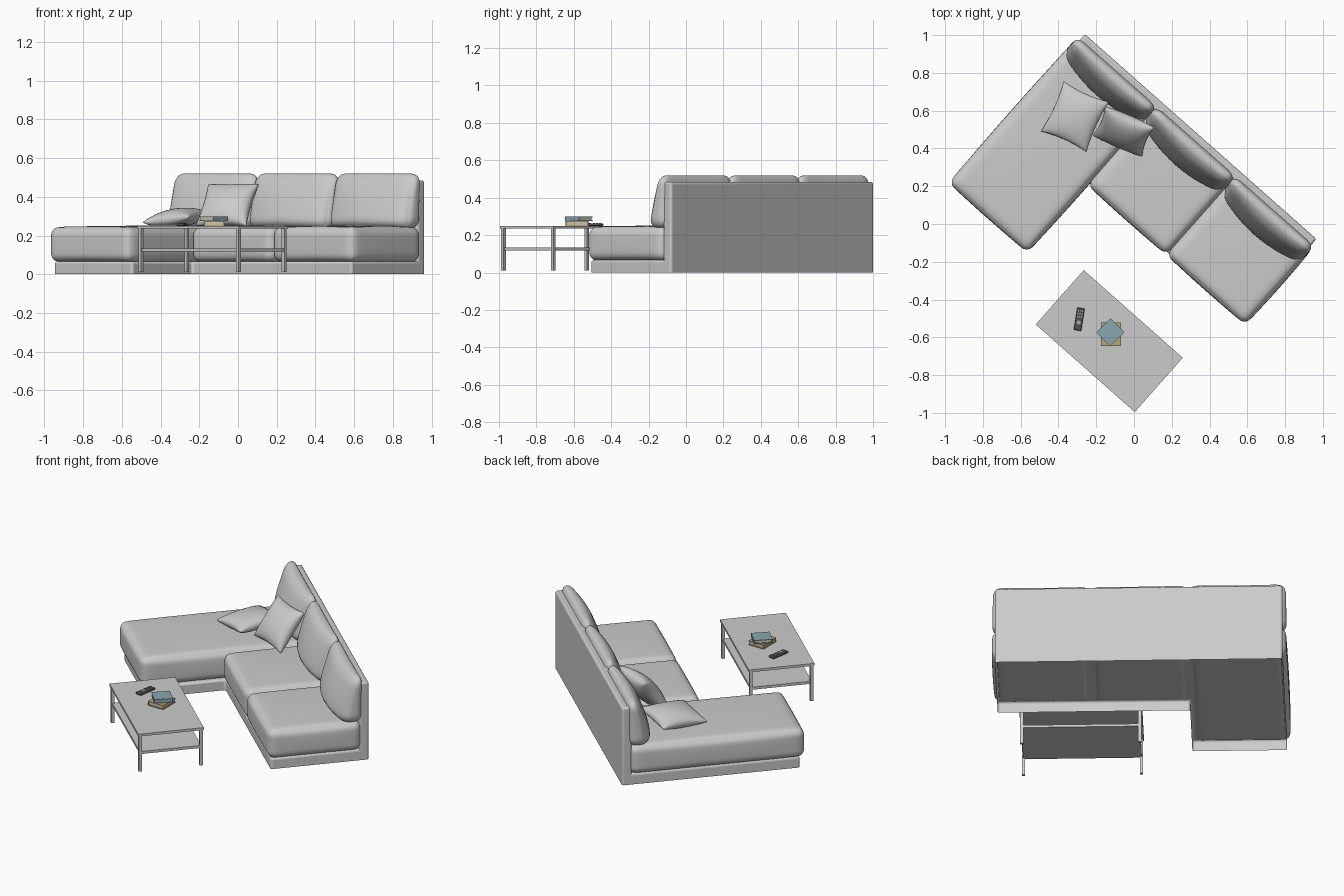
import bpy, bmesh
from math import radians, sin, pi
from mathutils import Vector, Matrix

if "Cube" in bpy.data.objects:
    bpy.data.objects.remove(bpy.data.objects["Cube"])

TURN = radians(-41.5)
SOFA = Matrix.Translation((-0.26, 1.005, 0)) @ Matrix.Rotation(TURN, 4, 'Z')
TABLE = Matrix.Translation((-0.131, -0.62, 0)) @ Matrix.Rotation(TURN, 4, 'Z')


def material(name, rgb):
    m = bpy.data.materials.new(name)
    m.diffuse_color = (*rgb, 1)
    m.use_nodes = True
    m.node_tree.nodes["Principled BSDF"].inputs["Base Color"].default_value = m.diffuse_color
    return m


def finish(name, bm, frame, mat=None, smooth=False):
    bmesh.ops.recalc_face_normals(bm, faces=bm.faces)
    me = bpy.data.meshes.new(name)
    bm.to_mesh(me)
    bm.free()
    ob = bpy.data.objects.new(name, me)
    bpy.context.collection.objects.link(ob)
    ob.matrix_world = frame
    if mat:
        me.materials.append(mat)
    if smooth:
        me.polygons.foreach_set("use_smooth", [True] * len(me.polygons))
    return ob


def bevel(ob, width, segments=4):
    m = ob.modifiers.new("soft_edges", 'BEVEL')
    m.width, m.segments = width, segments
    bpy.ops.object.select_all(action='DESELECT')
    bpy.context.view_layer.objects.active = ob
    ob.select_set(True)
    bpy.ops.object.shade_smooth_by_angle(angle=radians(35))


def raise_face(bm, face, height):
    new = bmesh.ops.extrude_face_region(bm, geom=[face])["geom"]
    bmesh.ops.translate(bm, vec=(0, 0, height), verts=[v for v in new if isinstance(v, bmesh.types.BMVert)])


def box(name, x0, x1, y0, y1, z0, z1, frame, mat=None):
    bm = bmesh.new()
    bmesh.ops.create_cube(bm, size=1)
    bmesh.ops.scale(bm, vec=(x1 - x0, y1 - y0, z1 - z0), verts=bm.verts)
    bmesh.ops.translate(bm, vec=((x0 + x1) / 2, (y0 + y1) / 2, (z0 + z1) / 2), verts=bm.verts)
    return finish(name, bm, frame, mat)


def soft_box(name, lo, hi, r, warp, frame):
    """Rounded, dense box; warp(point, unit) shapes the padding."""
    lo, hi = Vector(lo), Vector(hi)
    mid, half = (lo + hi) / 2, (hi - lo) / 2
    bm = bmesh.new()
    bmesh.ops.create_cube(bm, size=2)
    bmesh.ops.subdivide_edges(bm, edges=bm.edges[:], cuts=19, use_grid_fill=True)
    for v in bm.verts:
        s = Vector([sin(c * pi / 2) for c in v.co])
        p = Vector([a * b for a, b in zip(s, half)])
        q = Vector([max(r - h, min(h - r, c)) for c, h in zip(p, half)])
        v.co = warp(mid + q + (p - q).normalized() * r, s)
    return finish(name, bm, frame, smooth=True)


# Sofa plinth and backrest: one shell, open underneath
L, B = 1.637, -0.058
bm = bmesh.new()
floor = [[(0, 0), (L, 0), (L, B), (0.54, B), (0, B)],
         [(0, B), (0.54, B), (L, B), (L, -0.575), (0.54, -0.575), (0.54, -1.042), (0, -1.042)]]
for ring in floor:
    bm.faces.new([bm.verts.new((x, y, 0.067)) for x, y in ring])
bmesh.ops.remove_doubles(bm, verts=bm.verts, dist=1e-5)
rim = [e for e in bm.edges if e.is_boundary]
walls = bmesh.ops.extrude_edge_only(bm, edges=rim)["geom"]
bmesh.ops.translate(bm, vec=(0, 0, -0.067), verts=[v for v in walls if isinstance(v, bmesh.types.BMVert)])
back_strip = max((f for f in bm.faces if abs(f.normal.z) > 0.9 or len(f.verts) > 4),
                 key=lambda f: f.calc_center_median().y)
raise_face(bm, back_strip, 0.418)
bevel(finish("sofa_base_and_backrest", bm, SOFA), 0.013)


# Seat cushions
def seat_warp(p, s):
    fx, fy, fz = (1 - c * c for c in s)
    return p + Vector((s.x * fy * fz * 0.006, s.y * fx * fz * 0.004,
                       max(s.z, 0) * (fx * fy) ** 0.5 * 0.008))


W = 0.558
for i, (name, front) in enumerate([("chaise_seat", -1.068), ("middle_seat", -0.59), ("end_seat", -0.59)]):
    x = -0.019 + i * W
    soft_box(name, (x, front, 0.064), (x + W, -0.045, 0.243), 0.042, seat_warp, SOFA)


# Back cushions: thick at the bottom, thin at the top
def back_warp(p, s):
    t = max(0, min(1, (p.z - 0.24) / 0.28))
    k = (1 - 0.55 * t ** 1.5) * (1 + 0.42 * (1 - s.x * s.x))
    mid = 0.816
    return Vector((mid + (p.x - mid) * (1 - 0.006 * t), -0.034 + (p.y + 0.034) * k, p.z))


for i, name in enumerate(("left", "middle", "right")):
    x = -0.022 + i * 0.559
    soft_box(name + "_back_cushion", (x, -0.156, 0.235), (x + 0.559, -0.034, 0.52), 0.052, back_warp, SOFA)


# Throw pillows with pinched corners
def pillow(name, centre, across, up, thick):
    a, b = Vector(across), Vector(up)
    n = a.cross(b).normalized()
    bm = bmesh.new()
    N = 16
    for side in (1, -1):
        g = {}
        for i in range(N + 1):
            for j in range(N + 1):
                s, t = -sin(pi * (i / N - 0.5)), -sin(pi * (j / N - 0.5))
                px = s * (1 - 0.08 * (1 - t * t)) / 2
                py = t * (1 - 0.08 * (1 - s * s)) / 2
                h = side * thick / 2 * max(0, (1 - s * s) * (1 - t * t)) ** 0.42
                if abs(s) > 0.999 or abs(t) > 0.999:
                    h = 0
                g[i, j] = bm.verts.new(a * px + b * py + n * h)
        for i in range(N):
            for j in range(N):
                bm.faces.new((g[i, j], g[i + 1, j], g[i + 1, j + 1], g[i, j + 1]))
    bmesh.ops.remove_doubles(bm, verts=bm.verts, dist=1e-5)
    finish(name, bm, Matrix.Translation(centre), smooth=True)


pillow("lying_pillow", (-0.312, 0.568, 0.291), (0.24, -0.11, 0.028), (0.12, 0.265, 0.02), 0.1)
pillow("leaning_pillow", (-0.055, 0.49, 0.358), (0.26, -0.112, 0), (0.063, 0.15, 0.213), 0.12)

# Coffee table
hx, hy = 0.35, 0.192
box("table_top", -hx, hx, -hy, hy, 0.235, 0.25, TABLE)
box("table_shelf", -hx + 0.012, hx - 0.012, -hy + 0.012, hy - 0.012, 0.118, 0.134, TABLE)
for sx, nx in ((-1, "left"), (1, "right")):
    for sy, ny in ((-1, "front"), (1, "back")):
        x, y = sx * (hx - 0.014), sy * (hy - 0.014)
        box(f"table_leg_{ny}_{nx}", x - 0.009, x + 0.009, y - 0.009, y + 0.009, 0.012, 0.236, TABLE)

# Books: covers, spine and pages
paper = material("paper", (0.6, 0.55, 0.42))


def book(name, x, y, z, angle, w, d, h, mat):
    f = Matrix.Translation((x, y, z)) @ Matrix.Rotation(radians(angle), 4, 'Z')
    w, d, c = w / 2, d / 2, 0.004
    box(name + "_lower_cover", -w, w, -d, d, 0, c, f, mat)
    box(name + "_upper_cover", -w, w, -d, d, h - c, h, f, mat)
    box(name + "_spine", -w, -w + c, -d, d, c, h - c, f, mat)
    box(name + "_pages", -w + c, w - c, -d + c, d - c, c, h - c, f, paper)


book("lower_book", -0.122, -0.583, 0.25, 0, 0.106, 0.125, 0.026, material("ochre", (0.5, 0.38, 0.17)))
book("upper_book", -0.125, -0.574, 0.276, 135, 0.104, 0.106, 0.023, material("dusty_blue", (0.25, 0.38, 0.43)))

# Remote control
R = Matrix.Translation((-0.29, -0.504, 0.25)) @ Matrix.Rotation(radians(-9), 4, 'Z')
remote = box("remote_body", -0.02, 0.02, -0.06, 0.06, 0, 0.013, R, material("charcoal", (0.08, 0.08, 0.09)))
bevel(remote, 0.004, 2)
key = material("key_grey", (0.4, 0.4, 0.42))


def button(name, x, y, r):
    bm = bmesh.new()
    bmesh.ops.create_cone(bm, cap_ends=True, segments=16, radius1=r, radius2=r, depth=0.004,
                          matrix=Matrix.Translation((x, y, 0.0135)))
    finish(name, bm, R, key)


button("remote_dial", 0, -0.018, 0.011)
for row in range(3):
    for col in (-1, 0, 1):
        button(f"remote_button_{row}_{col + 1}", col * 0.011, 0.012 + row * 0.016, 0.004)
